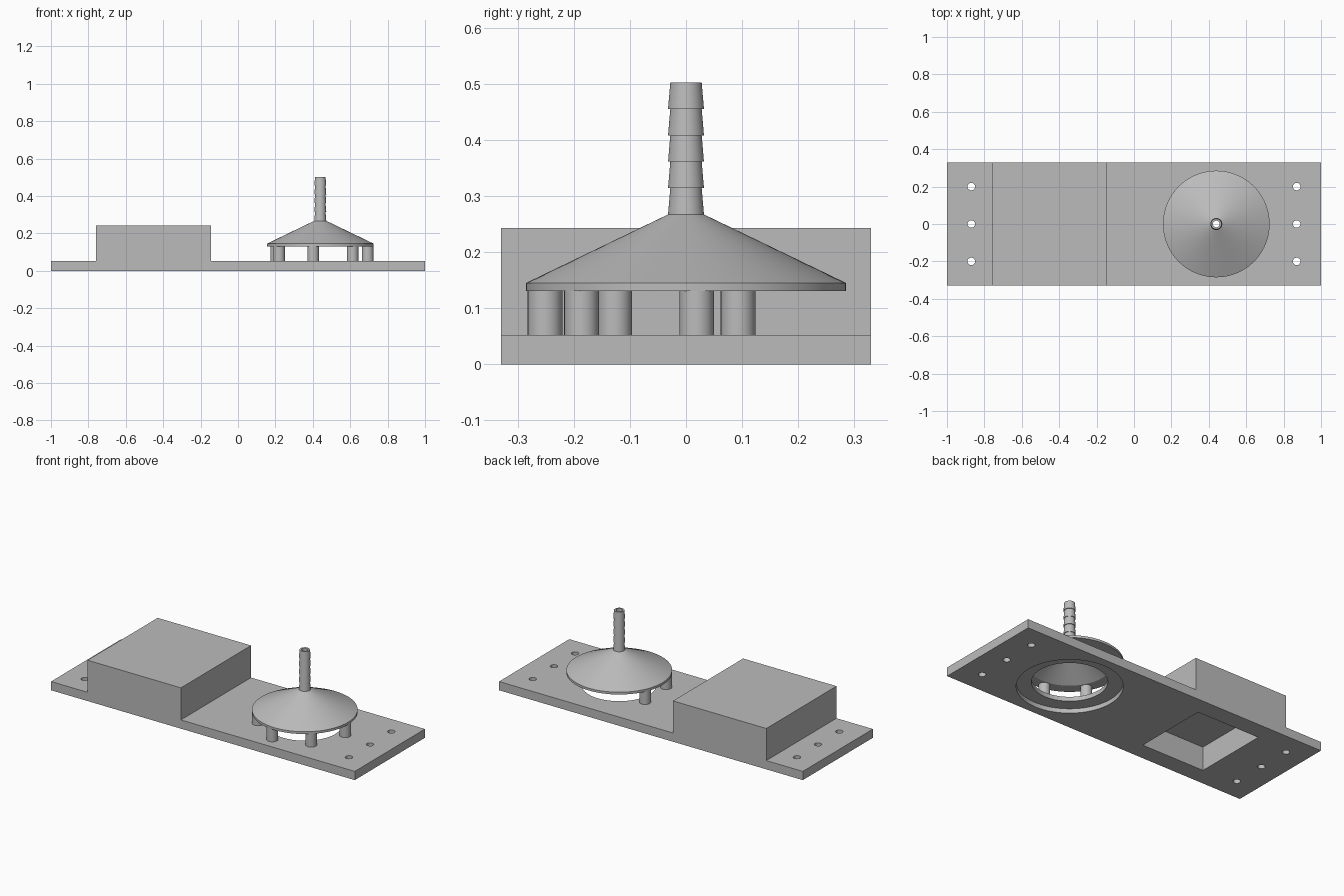
import bpy, bmesh, math
from mathutils import Matrix, Vector

if "Cube" in bpy.data.objects:
    bpy.data.objects.remove(bpy.data.objects["Cube"])

CX = 0.44  # centre of the funnel along the plate

grey = bpy.data.materials.new("plain grey")
grey.diffuse_color = (0.5, 0.5, 0.5, 1)
grey.use_nodes = True
grey.node_tree.nodes["Principled BSDF"].inputs["Base Color"].default_value = grey.diffuse_color


def add_object(name, bm, smooth=False):
    bmesh.ops.recalc_face_normals(bm, faces=bm.faces)
    me = bpy.data.meshes.new(name)
    bm.to_mesh(me)
    bm.free()
    me.materials.append(grey)
    ob = bpy.data.objects.new(name, me)
    bpy.context.collection.objects.link(ob)
    if smooth:
        bpy.ops.object.select_all(action='DESELECT')
        bpy.context.view_layer.objects.active = ob
        ob.select_set(True)
        bpy.ops.object.shade_smooth_by_angle(angle=math.radians(30))
    return ob


def cylinder(bm, x, y, z0, z1, r, segs):
    bmesh.ops.create_cone(bm, cap_ends=True, segments=segs, radius1=r, radius2=r, depth=z1 - z0,
                          matrix=Matrix.Translation((x, y, (z0 + z1) / 2)))


def cut(target, name, bm):
    cutter = add_object(name, bm)
    cutter.hide_render = True
    cutter.hide_set(True)
    mod = target.modifiers.new(name, 'BOOLEAN')
    mod.operation = 'DIFFERENCE'
    mod.solver = 'EXACT'
    mod.object = cutter


# Base plate with raised block: one side profile extruded across the width
profile = [(-1, 0), (1, 0), (1, 0.052), (-0.145, 0.052), (-0.145, 0.243),
           (-0.76, 0.243), (-0.76, 0.052), (-1, 0.052)]
bm = bmesh.new()
face = bm.faces.new([bm.verts.new((x, -0.33, z)) for x, z in profile])
ext = bmesh.ops.extrude_face_region(bm, geom=[face])
bmesh.ops.translate(bm, vec=Vector((0, 0.66, 0)),
                    verts=[g for g in ext["geom"] if isinstance(g, bmesh.types.BMVert)])
base = add_object("base_plate", bm)

# Screw holes at both ends, and the opening under the funnel
bm = bmesh.new()
for x in (-0.87, 0.87):
    for y in (-0.2, 0, 0.2):
        cylinder(bm, x, y, -0.1, 0.15, 0.02, 32)
cylinder(bm, CX, 0, -0.1, 0.1, 0.2, 96)
cut(base, "hole_cutter", bm)

# Shallow round recess in the underside
bm = bmesh.new()
cylinder(bm, CX, 0, -0.1, 0.026, 0.28, 96)
cut(base, "recess_cutter", bm)

# Square pocket beneath the block
bm = bmesh.new()
bmesh.ops.create_cube(bm, size=1, matrix=Matrix.Translation((-0.4545, 0, 0.02)) @
                      Matrix.Diagonal((0.41, 0.45, 0.24, 1)))
cut(base, "pocket_cutter", bm)

# Five posts on a seven-part circle, leaving two places open
bm = bmesh.new()
for i in range(5):
    a = math.radians(4.3) - i * math.tau / 7
    cylinder(bm, CX + 0.254 * math.cos(a), 0.254 * math.sin(a), 0.052, 0.131, 0.031, 32)
add_object("support_posts", bm, smooth=True)

# Hollow funnel with barbed hose nozzle: closed profile spun around its axis
outline = [(0.22, 0.131), (0.285, 0.131), (0.285, 0.145)]
for i in range(5):
    z = 0.267 + i * 0.047
    outline += [(0.032, z), (0.028, z + 0.047)]
outline += [(0.018, 0.502), (0.018, 0.25)]
SEGS = 96
bm = bmesh.new()
rings = [[bm.verts.new((CX + r * math.cos(math.tau * k / SEGS), r * math.sin(math.tau * k / SEGS), z))
          for k in range(SEGS)] for r, z in outline]
for a, b in zip(rings, rings[1:] + rings[:1]):
    for k in range(SEGS):
        n = (k + 1) % SEGS
        bm.faces.new((a[k], a[n], b[n], b[k]))
add_object("funnel_with_nozzle", bm, smooth=True)
